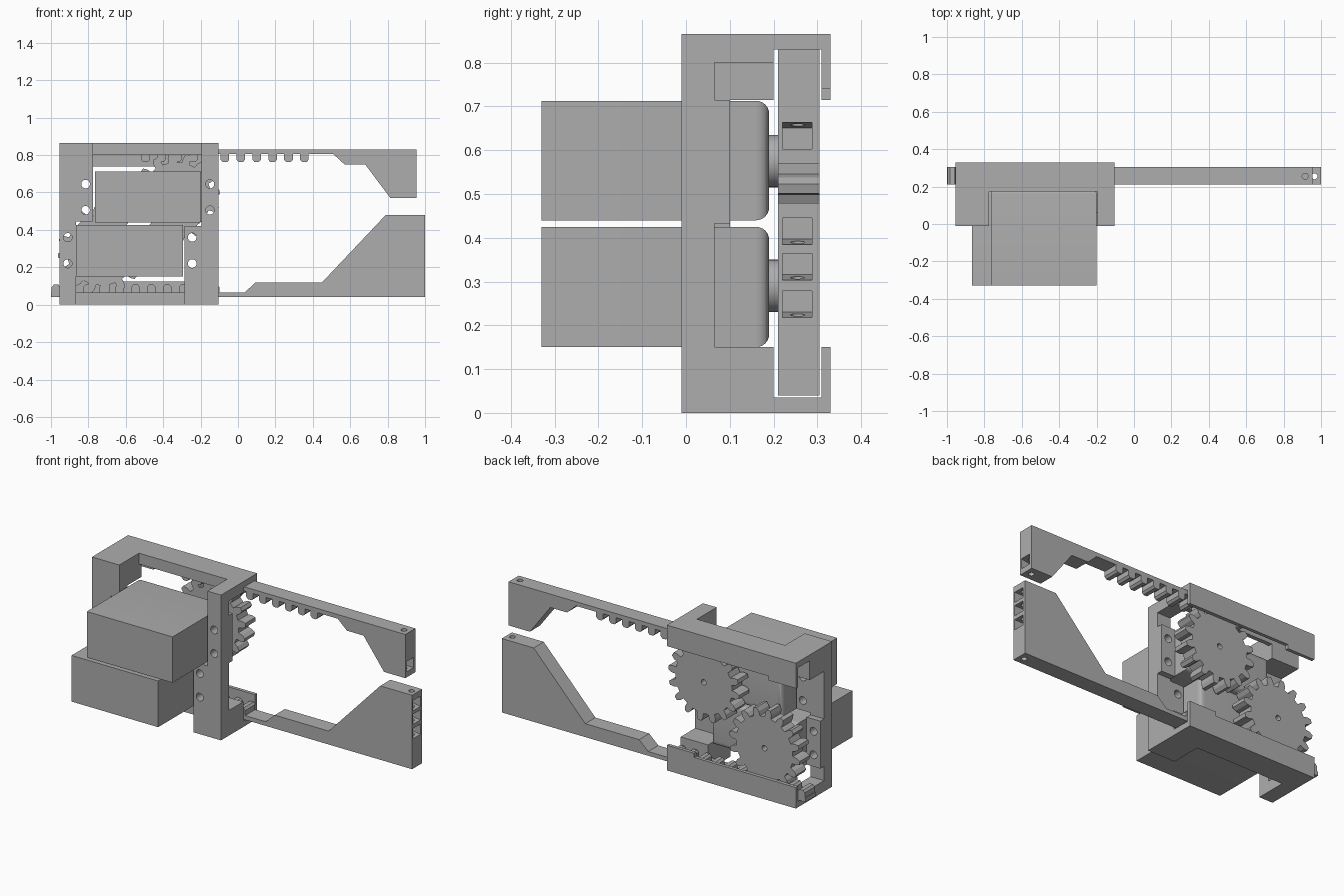
import bpy, bmesh, math
from mathutils import Matrix, Vector

cube = bpy.data.objects.get("Cube")
if cube:
    bpy.data.objects.remove(cube, do_unlink=True)

grey = bpy.data.materials.new("matte grey")
grey.use_nodes = True
COLOUR = (0.42, 0.42, 0.42, 1)
grey.diffuse_color = COLOUR
grey.node_tree.nodes["Principled BSDF"].inputs["Base Color"].default_value = COLOUR


def finish(name, bm):
    bmesh.ops.recalc_face_normals(bm, faces=bm.faces)
    mesh = bpy.data.meshes.new(name)
    bm.to_mesh(mesh)
    bm.free()
    mesh.materials.append(grey)
    obj = bpy.data.objects.new(name, mesh)
    bpy.context.collection.objects.link(obj)
    return obj


def box(name, x, y, z):
    bm = bmesh.new()
    bmesh.ops.create_cube(bm, size=1)
    size = Vector((x[1] - x[0], y[1] - y[0], z[1] - z[0]))
    mid = Vector((sum(x), sum(y), sum(z))) / 2
    for v in bm.verts:
        v.co = Vector(a * b for a, b in zip(v.co, size)) + mid
    return finish(name, bm)


def prism(name, outline, y0, y1):
    """Extrude an x-z outline along y."""
    bm = bmesh.new()
    face = bm.faces.new([bm.verts.new((x, y0, z)) for x, z in outline])
    out = bmesh.ops.extrude_face_region(bm, geom=[face])
    for v in out["geom"]:
        if isinstance(v, bmesh.types.BMVert):
            v.co.y = y1
    return finish(name, bm)


def rod(name, centre, radius, length, axis="Y"):
    bm = bmesh.new()
    turn = Matrix.Rotation(math.pi / 2, 4, "X") if axis == "Y" else Matrix()
    bmesh.ops.create_cone(bm, cap_ends=True, segments=32, radius1=radius, radius2=radius,
                          depth=length, matrix=Matrix.Translation(centre) @ turn)
    return finish(name, bm)


def activate(obj):
    bpy.ops.object.select_all(action="DESELECT")
    obj.select_set(True)
    bpy.context.view_layer.objects.active = obj


def smooth(obj):
    activate(obj)
    bpy.ops.object.shade_smooth_by_angle(angle=math.radians(35))


def cut(obj, cutter):
    mod = obj.modifiers.new("cut", "BOOLEAN")
    mod.operation, mod.solver, mod.object = "DIFFERENCE", "EXACT", cutter
    activate(obj)
    bpy.ops.object.modifier_apply(modifier=mod.name)
    bpy.data.objects.remove(cutter, do_unlink=True)


# Frame: a block hollowed by cuts that repeat under a half turn
LEFT, RIGHT, HIGH, MID = -0.955, -0.105, 0.865, 0.4325
IN_L, IN_R = -0.775, -0.195
frame = box("frame", (LEFT, RIGHT), (-0.01, 0.33), (0, HIGH))
cut(frame, box("rack_channel", (-1.2, 0.2), (0.2, 0.31), (0.035, 0.83)))
cut(frame, box("back_opening", (-1.2, 0.2), (0.2, 0.5), (0.15, 0.715)))
half_cuts = [
    ((IN_L, IN_R), (-0.2, 0.25), (0.42, 0.8)),
    ((IN_L, IN_R), (-0.2, 0.175), (0.42, 1.0)),
    ((IN_L, 0.2), (0.25, 0.5), (0.42, 0.74)),
    ((-0.21, 0.2), (0.1, 0.25), (MID, 0.72)),
    ((-0.21, 0.2), (0.065, 0.25), (0.715, 0.8)),
    ((-1.2, -0.76), (0.065, 0.25), (MID, 0.715)),
]
for x, y, z in half_cuts:
    cut(frame, box("opening", x, y, z))
    cut(frame, box("opening", (LEFT + RIGHT - x[1], LEFT + RIGHT - x[0]), y,
                   (HIGH - z[1], HIGH - z[0])))
for x in (-0.815, -0.15):
    for z in (0.645, 0.505):
        cut(frame, rod("screw_hole", (x, 0, z), 0.023, 0.5))
        cut(frame, rod("screw_hole", (LEFT + RIGHT - x, 0, HIGH - z), 0.023, 0.5))
smooth(frame)


# Servo motors with a rounded rear and an output shaft
def servo(name, x, z, shaft_x, shaft_z):
    body = box(name + "_servo", x, (-0.33, 0.19), z)
    bm = bmesh.new()
    bm.from_mesh(body.data)
    edges = [e for e in bm.edges if all(v.co.y > 0.1 for v in e.verts)]
    bmesh.ops.bevel(bm, geom=edges, offset=0.03, segments=6, profile=0.5, affect="EDGES")
    bm.to_mesh(body.data)
    bm.free()
    smooth(body)
    smooth(rod(name + "_shaft", (shaft_x, 0.195, shaft_z), 0.06, 0.03))


# Spur gears
def gear(name, x, z, turn, teeth=16):
    outline = []
    step = 2 * math.pi / teeth
    for i in range(teeth):
        for part, r in ((-0.29, 0.187), (-0.25, 0.212), (-0.12, 0.234),
                        (0.12, 0.234), (0.25, 0.212), (0.29, 0.187)):
            a = turn + (i + part) * step
            outline.append((x + r * math.cos(a), z + r * math.sin(a)))
    obj = prism(name + "_gear", outline, 0.21, 0.305)
    cut(obj, rod("bore", (x, 0.3, z), 0.016, 0.06))


for name, x, z, gx, gz, turn in (
        ("upper", (-0.765, -0.2), (0.44, 0.713), -0.33, 0.575, 0.12),
        ("lower", (-0.865, -0.295), (0.15, 0.425), -0.73, 0.29, 0.12)):
    servo(name, x, z, gx, gz)
    gear(name, gx, gz, turn)


# Toothed racks ending in gripper fingers
def rack_teeth(first, base, side):
    points = []
    for i in range(11):
        c = first + 0.085 * i
        points += [(c + dx, base + side * h) for dx, h in (
            (-0.023, 0), (-0.023, 0.03), (-0.012, 0.042),
            (0.012, 0.042), (0.023, 0.03), (0.023, 0))]
    return points


def finger(name, outline, tip, hole_x, pockets, side):
    obj = prism(name + "_finger", outline, 0.21, 0.305)
    for z in pockets:
        # Pocket with one sloped wall
        shape = [(tip + 0.02, z - 0.032 * side), (tip - 0.08, z - 0.016 * side),
                 (tip - 0.08, z + 0.032 * side), (tip + 0.02, z + 0.032 * side)]
        cut(obj, prism("pocket", shape, 0.22, 0.288))
    cut(obj, rod("pin_hole", (hole_x, 0.255, 0.45), 0.016, 1.2, "Z"))
    smooth(obj)


lower = [(-1, 0.04), (1, 0.04), (1, 0.48), (0.79, 0.48), (0.45, 0.12), (0.095, 0.12),
         (0.035, 0.065)] + rack_teeth(-0.973, 0.065, 1)[::-1] + [(-1, 0.065)]
upper = [(-0.52, 0.83), (0.955, 0.83), (0.955, 0.57), (0.815, 0.57), (0.68, 0.75),
         (0.57, 0.75), (0.51, 0.805)] + rack_teeth(-0.495, 0.805, -1)[::-1] + [(-0.52, 0.805)]
finger("lower", lower, 1.0, 0.965, (0.247, 0.332, 0.413), 1)
finger("upper", upper, 0.955, 0.915, (0.635,), -1)
